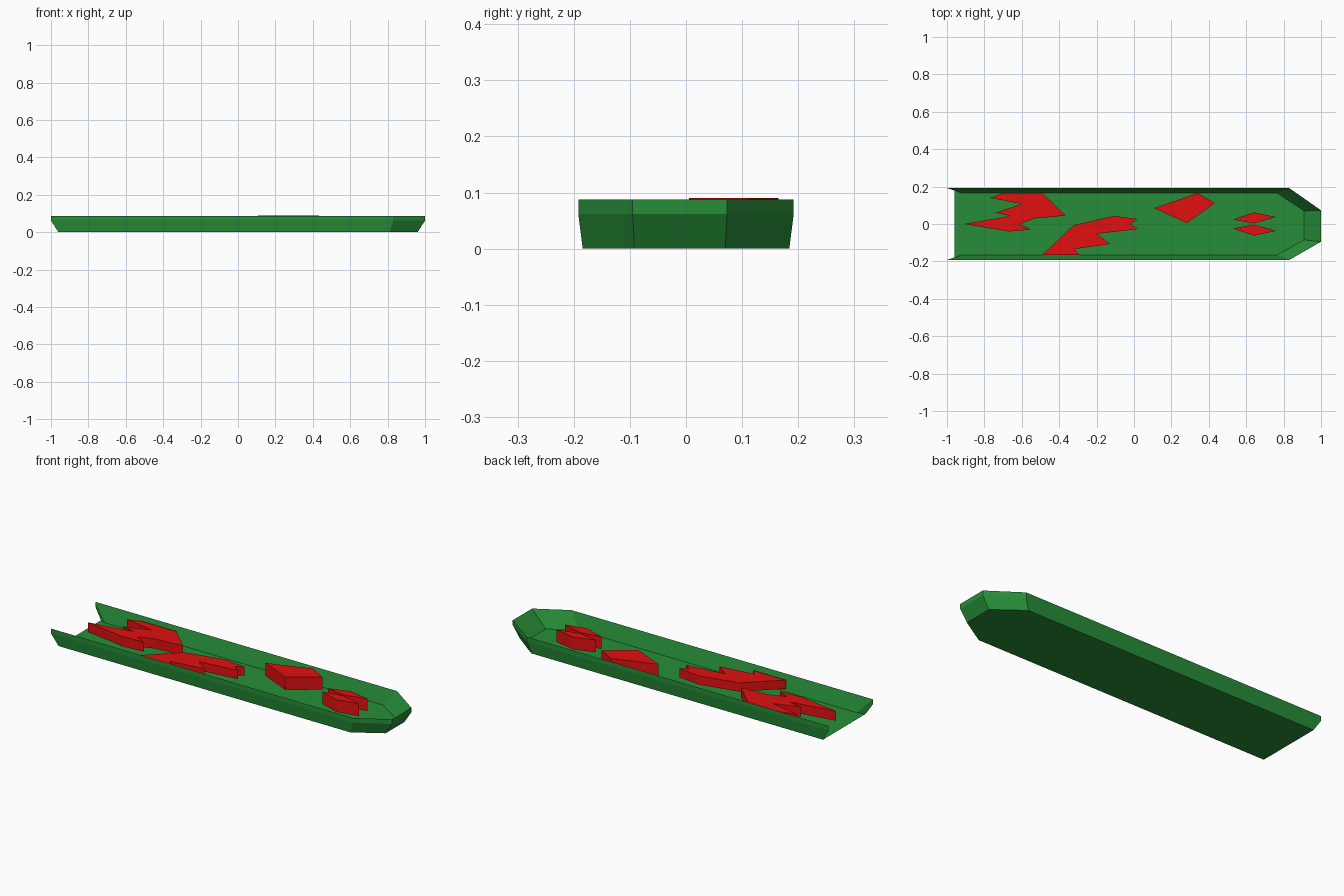
import bpy, bmesh

if "Cube" in bpy.data.objects:
    bpy.data.objects.remove(bpy.data.objects["Cube"])


def material(name, color):
    m = bpy.data.materials.new(name)
    m.diffuse_color = color
    m.use_nodes = True
    m.node_tree.nodes["Principled BSDF"].inputs["Base Color"].default_value = m.diffuse_color
    return m


green = material("green", (0.02, 0.27, 0.04, 1))
red = material("red", (0.75, 0.005, 0.005, 1))


def finish(bm, name, mat):
    bmesh.ops.recalc_face_normals(bm, faces=bm.faces)
    me = bpy.data.meshes.new(name)
    bm.to_mesh(me)
    bm.free()
    me.materials.append(mat)
    ob = bpy.data.objects.new(name, me)
    bpy.context.collection.objects.link(ob)
    return ob


# Tray: open-ended rings (bottom, mid, rim, inner foot) lofted together
# tail x, shoulder x, nose x, half width, nose +y, nose -y, z
RINGS = [
    (-0.96, 0.81, 0.96, 0.184, 0.07, -0.092, 0.0),
    (-1.00, 0.83, 1.00, 0.192, 0.073, -0.095, 0.062),
    (-1.00, 0.83, 1.00, 0.192, 0.073, -0.095, 0.088),
    (-0.92, 0.765, 0.91, 0.165, 0.07, -0.085, 0.004),
]
bm = bmesh.new()
loops = []
for tail, shoulder, nose, w, n1, n2, z in RINGS:
    path = [(tail, w), (shoulder, w), (nose, n1), (nose, n2), (shoulder, -w), (tail, -w)]
    loops.append([bm.verts.new((x, y, z)) for x, y in path])
for a, b in zip(loops, loops[1:]):
    for i in range(5):
        bm.faces.new((a[i], a[i + 1], b[i + 1], b[i]))
# wall ends, underside and floor
bottom, inner = loops[0], loops[3]
for i in (0, 5):
    bm.faces.new([l[i] for l in loops])
bm.faces.new(bottom)
bm.faces.new([bottom[0]] + inner + [bottom[5]])
finish(bm, "tray", green)


# Red raised plates: outline extruded upward
def plate(name, outline, top, base=0.02):
    bm = bmesh.new()
    f = bm.faces.new([bm.verts.new((x, y, base)) for x, y in outline])
    ext = bmesh.ops.extrude_face_region(bm, geom=[f], use_keep_orig=True)
    verts = [v for v in ext["geom"] if isinstance(v, bmesh.types.BMVert)]
    bmesh.ops.translate(bm, verts=verts, vec=(0, 0, top - base))
    return finish(bm, name, red)


plate("tail_plate", [(-.91, 0), (-.67, -.04), (-.55, -.03), (-.61, 0), (-.53, .03),
                     (-.365, .045), (-.49, .165), (-.7, .165), (-.77, .14),
                     (-.6, .107), (-.74, .06), (-.66, .043)], 0.073)
plate("middle_plate", [(-.49, -.165), (-.32, -.005), (-.107, .043), (.02, .027), (-.02, 0),
                       (.02, -.027), (-.2, -.053), (-.128, -.107), (-.32, -.134),
                       (-.29, -.165)], 0.068)
plate("diamond_plate", [(.107, .085), (.34, .165), (.433, .112), (.283, .005)], 0.09)
for side, s in (("left", 1), ("right", -1)):
    plate("nose_plate_" + side,
          [(.53, .024 * s), (.64, .062 * s), (.76, .037 * s), (.64, .003 * s)], 0.087)
